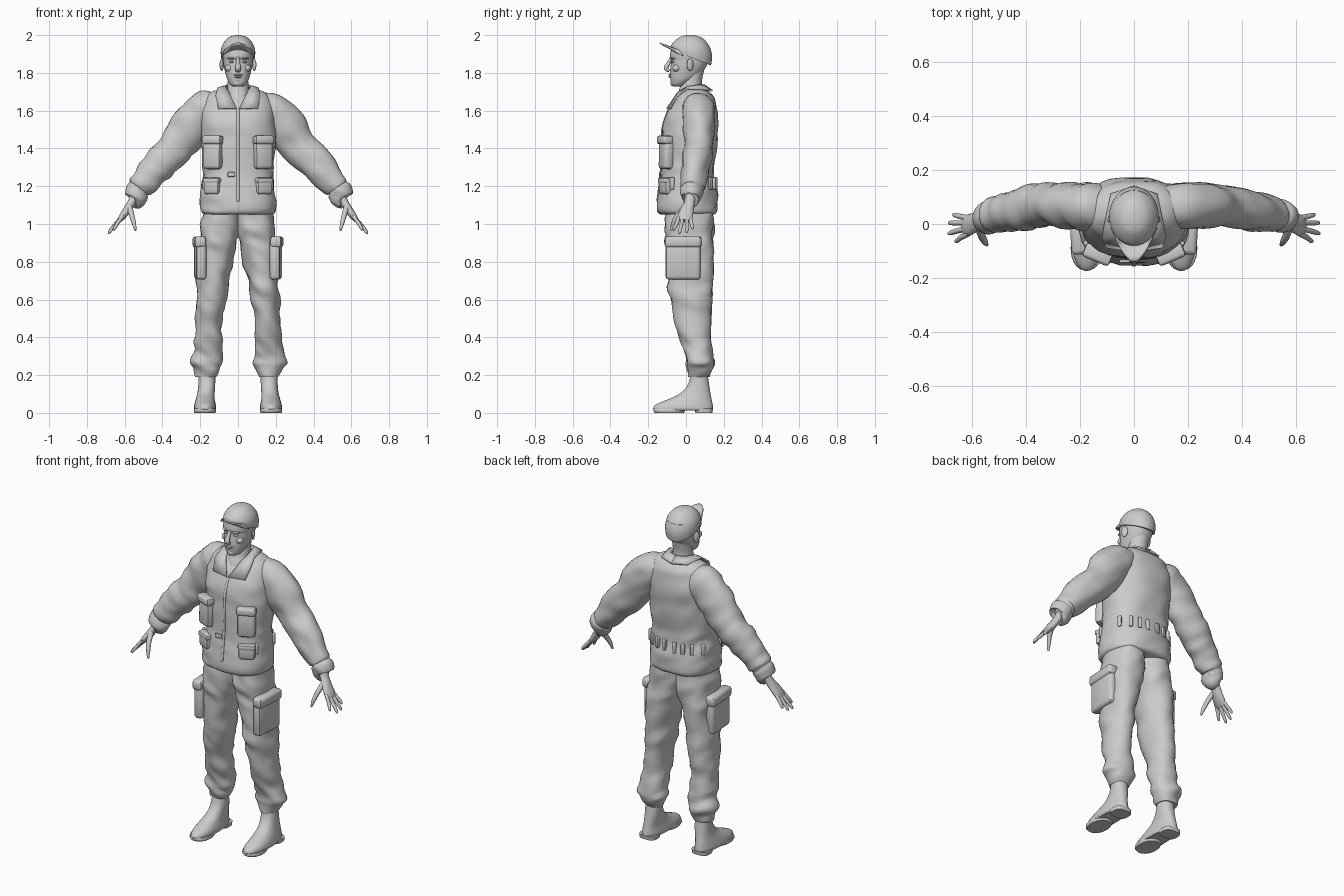
import bpy, bmesh, math
from mathutils import Vector, Matrix, noise

if "Cube" in bpy.data.objects:
    bpy.data.objects.remove(bpy.data.objects["Cube"], do_unlink=True)

grey = bpy.data.materials.new("plain_grey")
grey.use_nodes = True
grey.diffuse_color = (0.6, 0.6, 0.6, 1)
grey.node_tree.nodes["Principled BSDF"].inputs["Base Color"].default_value = (0.6, 0.6, 0.6, 1)


def finish(name, bm, angle=45):
    """Turn a bmesh into a smooth shaded object."""
    bmesh.ops.recalc_face_normals(bm, faces=bm.faces[:])
    mesh = bpy.data.meshes.new(name)
    bm.to_mesh(mesh)
    bm.free()
    mesh.materials.append(grey)
    obj = bpy.data.objects.new(name, mesh)
    bpy.context.collection.objects.link(obj)
    bpy.ops.object.select_all(action='DESELECT')
    obj.select_set(True)
    bpy.context.view_layer.objects.active = obj
    bpy.ops.object.shade_smooth_by_angle(angle=math.radians(angle))
    return obj


def refine(rows, steps):
    """Catmull-Rom interpolation between the rows of a table."""
    out = []
    last = len(rows) - 1
    for i in range(last):
        a, b, c, d = rows[max(i - 1, 0)], rows[i], rows[i + 1], rows[min(i + 2, last)]
        for k in range(steps):
            t = k / steps
            out.append([q + t / 2 * (r - p + t * (2 * p - 5 * q + 4 * r - s + t * (3 * (q - r) + s - p)))
                        for p, q, r, s in zip(a, b, c, d)])
    out.append(list(rows[-1]))
    return out


def oval(centre, u, v, power, count):
    """Ring of points on a rounded-square ellipse."""
    ring = []
    for k in range(count):
        a = 2 * math.pi * k / count
        c, s = math.cos(a), math.sin(a)
        ring.append(centre + u * math.copysign(abs(c) ** (2 / power), c)
                    + v * math.copysign(abs(s) ** (2 / power), s))
    return ring


def skin(name, rings, folds=0, warp=None):
    """Join rings into a closed skin, with optional cloth folds."""
    bm = bmesh.new()
    loops = []
    for ring in rings:
        centre = sum(ring, Vector()) / len(ring)
        loop = []
        for p in ring:
            q = Vector((p.x * 9, p.y * 9, p.z * 16 + p.x * 8))
            p = p + (p - centre).normalized() * folds * noise.noise(q)
            loop.append(bm.verts.new(warp(p) if warp else p))
        loops.append(loop)
    for a, b in zip(loops, loops[1:]):
        for k in range(len(a)):
            j = (k + 1) % len(a)
            bm.faces.new((a[k], a[j], b[j], b[k]))
    bm.faces.new(loops[0])
    bm.faces.new(loops[-1])
    return finish(name, bm)


def stack(name, rows, side=1, power=2.2, folds=0, steps=4, warp=None):
    """Level rings from rows of z, x low, x high, y front, y back."""
    rings = []
    for z, x0, x1, y0, y1 in refine(rows, steps):
        rings.append(oval(Vector((side * (x0 + x1) / 2, (y0 + y1) / 2, z)),
                          Vector(((x1 - x0) / 2, 0, 0)), Vector((0, (y1 - y0) / 2, 0)), power, 32))
    return skin(name, rings, folds, warp)


def centred(rows):
    return [(z, -x, x, y0, y1) for z, x, y0, y1 in rows]


def tube(name, rows, side=1, folds=0, steps=4, count=16, ref=(0, 1, 0)):
    """Rings square to a path from rows of x, y, z, thickness, width."""
    rows = refine(rows, steps)
    pts = [Vector((side * r[0], r[1], r[2])) for r in rows]
    rings = []
    for i, r in enumerate(rows):
        t = (pts[min(i + 1, len(pts) - 1)] - pts[max(i - 1, 0)]).normalized()
        v = Vector(ref)
        v = (v - t * v.dot(t)).normalized()
        rings.append(oval(pts[i], v.cross(t) * r[3], v * r[4], 2, count))
    return skin(name, rings, folds)


def blob(name, loc, size, turn=0):
    bm = bmesh.new()
    bmesh.ops.create_uvsphere(bm, u_segments=16, v_segments=10, radius=1)
    bmesh.ops.transform(bm, verts=bm.verts[:], matrix=Matrix.LocRotScale(
        Vector(loc), Matrix.Rotation(turn, 3, 'Z'), Vector(size)))
    return finish(name, bm)


def box(name, loc, size, turn=0, lean=0, bevel=0.012):
    bm = bmesh.new()
    bmesh.ops.create_cube(bm, size=1)
    rot = Matrix.Rotation(turn, 3, 'Z') @ Matrix.Rotation(lean, 3, 'X')
    bmesh.ops.transform(bm, verts=bm.verts[:], matrix=Matrix.LocRotScale(Vector(loc), rot, Vector(size)))
    bmesh.ops.bevel(bm, geom=bm.edges[:], offset=bevel, segments=2, profile=0.5, affect='EDGES')
    return finish(name, bm)


def sheet(name, grid, thick):
    """Solid sheet from a grid of points."""
    bm = bmesh.new()
    vs = [[bm.verts.new(p) for p in line] for line in grid]
    for a, b in zip(vs, vs[1:]):
        for k in range(len(a) - 1):
            bm.faces.new((a[k], a[k + 1], b[k + 1], b[k]))
    obj = finish(name, bm)
    mod = obj.modifiers.new("thickness", 'SOLIDIFY')
    mod.thickness, mod.offset = thick, 0
    return obj


# Jacket body
stack("jacket", centred([
    (1.05, .18, -.135, .15), (1.07, .2, -.153, .168), (1.14, .2, -.15, .165), (1.2, .195, -.14, .155),
    (1.27, .185, -.133, .15), (1.33, .19, -.128, .15), (1.45, .197, -.125, .165), (1.55, .2, -.115, .17),
    (1.62, .19, -.085, .16), (1.67, .172, -.052, .145), (1.7, .14, -.02, .12), (1.715, .09, 0, .09)]),
    power=2.4, folds=.012)
tube("jacket_zip", [(0, -.092, 1.61, .004, .008), (0, -.127, 1.5, .004, .008), (0, -.133, 1.3, .004, .008),
                    (0, -.153, 1.12, .004, .008)], ref=(1, 0, 0))
box("waist_tab", (-.035, -.138, 1.262), (.04, .012, .025), bevel=.004)

# Neck and head
stack("neck", centred([(1.62, .06, -.06, .09), (1.7, .058, -.04, .088), (1.76, .054, -.022, .085),
                       (1.83, .056, -.02, .1)]), power=2)
stack("shirt_collar", centred([(1.64, .066, -.068, .09), (1.68, .065, -.052, .095),
                               (1.71, .06, -.035, .092)]), power=2)
stack("head", centred([
    (1.727, .022, -.064, -.02), (1.738, .04, -.076, .0), (1.765, .057, -.082, .045), (1.8, .067, -.085, .085),
    (1.84, .076, -.081, .11), (1.868, .079, -.079, .12), (1.89, .081, -.085, .125), (1.94, .08, -.075, .125)]))
tube("nose", [(0, -.078, 1.88, .008, .009), (0, -.093, 1.85, .01, .011), (0, -.106, 1.825, .012, .016),
              (0, -.088, 1.81, .008, .013)], ref=(1, 0, 0))
blob("upper_lip", (0, -.084, 1.789), (.024, .008, .005))
blob("lower_lip", (0, -.083, 1.779), (.02, .009, .006))
blob("chin", (0, -.068, 1.747), (.024, .015, .018))

# Cap, tipped down toward the nape
def tip_cap(p):
    return Vector((p.x, p.y, p.z - .5 * (p.y + .07) * (2 - p.z) / .1))


stack("cap", centred([(1.92, .09, -.08, .132), (1.945, .091, -.078, .138), (1.97, .079, -.06, .124),
                      (1.99, .053, -.035, .09), (1.998, .026, -.01, .055), (2, .006, .015, .03)]),
      power=2, warp=tip_cap)
brim = []
for i in range(17):
    u = i / 8 - 1
    root = .025 - .1 * math.sqrt(1 - .85 * u * u)
    edge = min(-.138 + .1 * u * u, root - .004)
    brim.append([Vector((u * (.084 - .016 * v), root + (edge - root) * v, 1.925 + .032 * v - .035 * u * u))
                 for v in (0, .33, .66, 1)])
sheet("cap_brim", brim, .008)

# Parts that repeat on both sides
for side, tag in ((1, "left_"), (-1, "right_")):
    # Face
    blob(tag + "eye", (side * .034, -.069, 1.858), (.014, .009, .006), side * .4)
    blob(tag + "brow", (side * .036, -.071, 1.877), (.022, .011, .006), side * .4)
    blob(tag + "cheek", (side * .045, -.05, 1.825), (.024, .022, .02))
    blob(tag + "ear", (side * .086, .022, 1.843), (.009, .019, .033), side * .45)

    # Collar flap
    sheet(tag + "collar", [[Vector((side * x, y, z)) for x, y, z in pair] for pair in (
        ((0, .095, 1.735), (0, .14, 1.705)), ((.052, .075, 1.735), (.085, .11, 1.71)),
        ((.066, .01, 1.725), (.108, .005, 1.718)), ((.05, -.042, 1.695), (.118, -.048, 1.677)),
        ((.006, -.1, 1.61), (.105, -.084, 1.612)))], .01)

    # Sleeve
    tube(tag + "sleeve", [
        (.11, .065, 1.635, .07, .07), (.165, .065, 1.605, .105, .088), (.225, .068, 1.54, .112, .086),
        (.29, .072, 1.46, .104, .08), (.35, .066, 1.385, .096, .078), (.415, .052, 1.32, .09, .077),
        (.47, .042, 1.255, .08, .07), (.515, .034, 1.2, .07, .064), (.525, .033, 1.187, .06, .056),
        (.535, .03, 1.172, .068, .062), (.552, .026, 1.135, .062, .056), (.556, .025, 1.13, .045, .04)],
        side, folds=.014, count=24)

    # Hand
    tube(tag + "palm", [
        (.54, .025, 1.155, .026, .03), (.565, .018, 1.11, .022, .028), (.59, .005, 1.07, .021, .036),
        (.612, -.004, 1.04, .018, .04), (.628, -.007, 1.018, .012, .034)], side)
    fingers = {"index": (-.036, .66, -.063, .965), "middle": (-.016, .685, -.034, .948),
               "ring": (.004, .684, .004, .952), "little": (.022, .668, .034, .972)}
    for finger, (base, x, y, z) in fingers.items():
        tube(tag + finger + "_finger", [
            (.612, base, 1.04, .01, .01), ((.618 + x) / 2, (base + y) / 2, (1.04 + z) / 2, .01, .01),
            (x - .005, y, z + .01, .008, .008), (x, y, z, .003, .003)], side, count=10)
    tube(tag + "thumb", [(.575, -.005, 1.09, .016, .016), (.562, -.045, 1.045, .014, .014),
                         (.55, -.068, 1.0, .011, .011), (.543, -.078, .965, .005, .005)],
         side, count=10, ref=(1, 0, 0))

    # Chest pocket, waist pouch and belt loops
    box(tag + "chest_pocket", (side * .132, -.105, 1.375), (.1, .055, .17), side * .4, -.03, .018)
    box(tag + "pocket_flap", (side * .134, -.112, 1.445), (.108, .055, .045), side * .4, -.03, .012)
    box(tag + "waist_pouch", (side * .135, -.106, 1.2), (.09, .05, .085), side * .45, 0, .014)
    box(tag + "pouch_flap", (side * .136, -.11, 1.23), (.096, .05, .03), side * .45, 0, .01)
    for angle in (-.5, .5, .9, 1.2, 1.45):
        x, y = side * .197 * math.cos(angle) ** .85, .008 + math.copysign(.15 * abs(math.sin(angle)) ** .85, angle)
        box(tag + "belt_loop", (x, y, 1.215), (.022, .018, .065), side * (angle - math.pi / 2), 0, .005)

    # Trouser leg and cargo pocket
    stack(tag + "trouser_leg", [
        (1.1, -.01, .18, -.11, .14), (1, -.012, .195, -.112, .147), (.92, -.004, .205, -.108, .148),
        (.85, .018, .207, -.1, .145), (.7, .05, .215, -.097, .14), (.6, .066, .22, -.083, .135),
        (.5, .083, .22, -.06, .13), (.38, .085, .232, -.03, .13), (.31, .08, .246, -.006, .143),
        (.265, .076, .252, .0, .15), (.235, .092, .232, .01, .14), (.19, .11, .216, .018, .122)],
        side, folds=.018)
    box(tag + "cargo_pocket", (side * .2, -.015, .815), (.055, .185, .22), side * -.06, 0, .018)
    box(tag + "cargo_flap", (side * .205, -.015, .905), (.062, .195, .06), side * -.06, 0, .016)

    # Boot with sole and heel
    stack(tag + "boot", [
        (.012, .12, .228, -.165, .138), (.025, .116, .234, -.174, .143), (.045, .118, .231, -.158, .141),
        (.07, .123, .224, -.1, .136), (.1, .124, .216, -.035, .13), (.14, .121, .211, .004, .124),
        (.19, .12, .209, .022, .117), (.25, .12, .209, .025, .115)], side)
    stack(tag + "sole", [(0, .12, .23, -.165, -.01), (.01, .116, .234, -.172, -.005),
                         (.022, .118, .232, -.17, 0)], side)
    stack(tag + "heel", [(0, .122, .226, .05, .14), (.022, .12, .228, .045, .143)], side, power=3)
